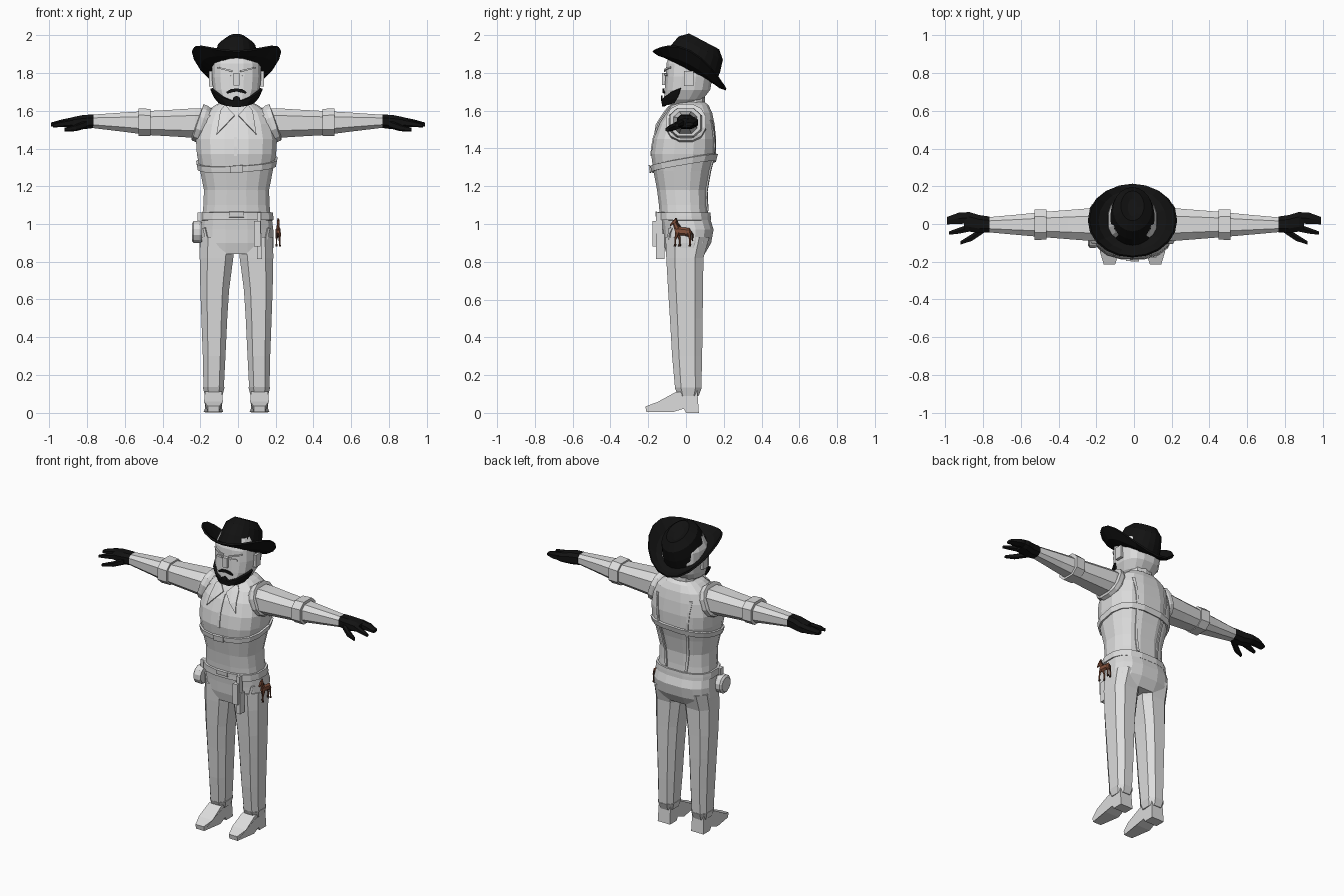
import bpy, bmesh, math
from mathutils import Vector
from mathutils.bvhtree import BVHTree

if "Cube" in bpy.data.objects:
    bpy.data.objects.remove(bpy.data.objects["Cube"])

CX = -0.008  # body centre line


def material(name, rgb):
    m = bpy.data.materials.new(name)
    m.diffuse_color = (*rgb, 1)
    m.use_nodes = True
    m.node_tree.nodes["Principled BSDF"].inputs["Base Color"].default_value = m.diffuse_color
    return m


GREY = material("light_grey", (0.72, 0.72, 0.72))
BLACK = material("black", (0.006, 0.006, 0.006))
BROWN = material("horse_brown", (0.24, 0.085, 0.045))
DARK = material("dark_brown", (0.06, 0.025, 0.015))


def make(name, verts, faces, mat, fix=True):
    me = bpy.data.meshes.new(name)
    me.from_pydata([tuple(v) for v in verts], [], faces)
    if fix:
        bm = bmesh.new()
        bm.from_mesh(me)
        bmesh.ops.recalc_face_normals(bm, faces=bm.faces)
        bm.to_mesh(me)
        bm.free()
    me.materials.append(mat)
    ob = bpy.data.objects.new(name, me)
    bpy.context.collection.objects.link(ob)
    return ob


def solidify(ob, t, offset=-1):
    m = ob.modifiers.new("thickness", "SOLIDIFY")
    m.thickness, m.offset = t, offset


def squircle(a, p):
    c, s = math.cos(a), math.sin(a)
    return math.copysign(abs(c) ** p, c), math.copysign(abs(s) ** p, s)


def loft(name, sections, mat, n=8, p=0.75):
    """Each section: centre, half-width vector, half-height vector."""
    verts, faces = [], []
    for c, u, v in sections:
        for k in range(n):
            x, y = squircle((k + 0.5) * math.tau / n, p)
            verts.append(Vector(c) + Vector(u) * x + Vector(v) * y)
    for i in range(len(sections) - 1):
        for k in range(n):
            a, b = i * n + k, i * n + (k + 1) % n
            faces.append((a, b, b + n, a + n))
    faces += [tuple(range(n)), tuple(range(len(verts) - n, len(verts)))]
    return make(name, verts, faces, mat)


def upright(name, rows, mat, n=16, p=0.75):
    """Rows: z, half width, front y, back y."""
    return loft(name, [((CX, (f + b) / 2, z), (w, 0, 0), (0, (b - f) / 2, 0))
                       for z, w, f, b in rows], mat, n, p)


def box(name, lo, hi, mat=GREY):
    c = [(a + b) / 2 for a, b in zip(lo, hi)]
    h = [(b - a) / 2 for a, b in zip(lo, hi)]
    v = [(c[0] + h[0] * i, c[1] + h[1] * j, c[2] + h[2] * k)
         for i in (-1, 1) for j in (-1, 1) for k in (-1, 1)]
    return make(name, v, [(0, 1, 3, 2), (4, 6, 7, 5), (0, 4, 5, 1), (2, 3, 7, 6), (0, 2, 6, 4), (1, 5, 7, 3)], mat)


def band(name, rows, ks, lo, hi, out, mat, n=16, p=0.75, steps=2):
    """Strip following a lofted body; lo and hi give heights from (x, y)."""
    def point(a, t):
        z = rows[0][0]
        for _ in range(6):
            i = max([j for j in range(len(rows) - 1) if rows[j][0] <= z] or [0])
            r, s = rows[i], rows[i + 1]
            f = max(0, min(1, (z - r[0]) / (s[0] - r[0])))
            w, fr, bk = (r[j] + (s[j] - r[j]) * f for j in (1, 2, 3))
            sx, sy = squircle(a, p)
            x, y = w * sx, (fr + bk) / 2 + (bk - fr) / 2 * sy
            z = lo(x, y) * (1 - t) + hi(x, y) * t
        return CX + x + out * math.cos(a), y + out * math.sin(a), z
    verts = [point((k + 0.5) * math.tau / n, j / steps) for k in ks for j in range(steps + 1)]
    m = steps + 1
    faces = [(i * m + j, (i + 1) * m + j, (i + 1) * m + j + 1, i * m + j + 1)
             for i in range(len(ks) - 1) for j in range(steps)]
    ob = make(name, verts, faces, mat, False)
    solidify(ob, out)


def plate(name, pts, target, mat, side=-1, lift=0.007):
    """Thin plate of (x, z) points laid on the front (-1) or back (1) of target."""
    me = target.data
    tree = BVHTree.FromPolygons([v.co for v in me.vertices], [p.vertices for p in me.polygons])
    bm = bmesh.new()
    bm.faces.new([bm.verts.new((CX + x, 0, z)) for x, z in pts])
    bmesh.ops.triangulate(bm, faces=bm.faces)
    bmesh.ops.subdivide_edges(bm, edges=bm.edges, cuts=3, use_grid_fill=True)
    for v in bm.verts:
        hit = tree.ray_cast(Vector((v.co.x, side, v.co.z)), Vector((0, -side, 0)))[0]
        v.co.y = (hit.y if hit else side * 0.1) + side * lift
    new = bpy.data.meshes.new(name)
    bm.to_mesh(new)
    bm.free()
    new.materials.append(mat)
    ob = bpy.data.objects.new(name, new)
    bpy.context.collection.objects.link(ob)
    solidify(ob, 0.008, 0)


def both(name, pts, target, mat, side=-1, lift=0.007):
    for s in (-1, 1):
        plate(name, [(s * x, z) for x, z in pts], target, mat, side, lift)


# torso, hips, neck, head
TORSO = [(1.03, .185, -.14, .12), (1.1, .178, -.145, .115), (1.18, .175, -.155, .115), (1.28, .195, -.175, .135),
         (1.37, .213, -.187, .16), (1.45, .218, -.175, .162), (1.53, .2, -.145, .153),
         (1.59, .17, -.105, .14), (1.63, .115, -.075, .12), (1.645, .08, -.055, .1)]
torso = upright("torso", TORSO, GREY)
HIPS = [(.84, .195, -.105, .1), (.9, .2, -.12, .135), (.97, .198, -.125, .148), (1.06, .186, -.135, .12)]
hips = upright("hips", HIPS, GREY)
upright("neck", [(1.58, .085, -.06, .1), (1.72, .08, -.06, .1)], GREY, 10)
HEAD = [(1.63, .07, -.112, .03), (1.66, .1, -.118, .09), (1.71, .125, -.115, .13), (1.78, .133, -.11, .142),
        (1.85, .13, -.105, .142), (1.92, .1, -.08, .12)]
head = upright("head", HEAD, GREY)

# belt, chest strap and their buckles
ring = list(range(17))
band("belt", TORSO[:1] + TORSO[1:], ring, lambda x, y: 1.02, lambda x, y: 1.062, .014, GREY)
band("chest_strap", TORSO, ring, lambda x, y: 1.305 + .18 * y + .05 * x,
     lambda x, y: 1.338 + .18 * y + .05 * x, .012, GREY)
plate("belt_buckle", [(-.04, 1.015), (.04, 1.015), (.04, 1.065), (-.04, 1.065)], torso, GREY, lift=.018)
plate("strap_buckle", [(-.035, 1.27), (.035, 1.275), (.035, 1.312), (-.035, 1.307)], torso, GREY, lift=.017)

# shirt collar, placket, vest seams
both("collar", [(.06, 1.63), (.085, 1.6), (.105, 1.475), (.01, 1.575)], torso, GREY, lift=.012)
plate("placket", [(-.012, 1.36), (.004, 1.36), (.004, 1.56), (-.012, 1.56)], torso, GREY, lift=.002)
both("back_seam", [(.065, 1.07), (.08, 1.07), (.1, 1.28), (.13, 1.55), (.115, 1.55), (.085, 1.28)], torso, GREY, 1, .004)

# face details and beard
box("nose", (CX - .016, -.128, 1.735), (CX + .016, -.1, 1.8))
both("brow", [(.02, 1.805), (.1, 1.825), (.1, 1.833), (.02, 1.815)], head, GREY)
both("eye", [(.03, 1.785), (.075, 1.785), (.07, 1.797), (.035, 1.797)], head, GREY, lift=.003)
both("moustache", [(0, 1.703), (.05, 1.692), (.052, 1.7), (.03, 1.715), (0, 1.718)], head, BLACK)
plate("goatee", [(-.012, 1.635), (.012, 1.635), (.02, 1.668), (0, 1.68), (-.02, 1.668)], head, BLACK, lift=.012)
band("beard", HEAD, list(range(8, 16)), lambda x, y: 1.62 + 3.2 * x * x, lambda x, y: 1.652 + 4.2 * x * x,
     .016, BLACK, steps=3)
for s in (-1, 1):
    box("ear", (CX + s * .135 - .01, -.01, 1.73), (CX + s * .135 + .01, .04, 1.81))

# hat: rings on a plane that tips down toward the back
N = 20


def hat_point(a, rx, ry, h, yc=.022, lift=0):
    x, y = rx * math.cos(a), ry * math.sin(a)
    return CX + x, yc + y * .9 + h * .45, 1.82 - .5 * y * .95 + h * .89 + lift


verts = []
for rx, ry, h, k in [(.228, .213, 0, 1.95), (.18, .18, -.005, 1.2), (.128, .15, 0, 0), (.118, .146, .06, 0),
                     (.104, .13, .125, 0), (.062, .088, .165, 0), (.025, .05, .145, 0)]:
    for j in range(N):
        a = j * math.tau / N
        verts.append(hat_point(a, rx, ry, h, lift=k * (rx * math.cos(a)) ** 2))
faces = [(i * N + j, i * N + (j + 1) % N, (i + 1) * N + (j + 1) % N, (i + 1) * N + j)
         for i in range(6) for j in range(N)] + [tuple(range(6 * N, 7 * N))]
solidify(make("hat", verts, faces, BLACK, False), .012)

for s in (-1, 1):
    # sleeves, sleeve cuffs and vest armholes
    def along(name, rows, mat, c, n=8):
        loft(name, [((c + s * x, y, z), (0, ry, 0), (0, 0, rz)) for x, y, z, ry, rz in rows], mat, n)
    along("sleeve", [(.12, 0, 1.54, .085, .075), (.22, -.003, 1.535, .092, .083), (.34, -.003, 1.535, .082, .075),
                     (.46, -.003, 1.535, .072, .068), (.6, -.004, 1.54, .058, .054), (.79, -.004, 1.545, .04, .035)],
          GREY, CX)
    along("sleeve_cuff", [(.455, -.003, 1.538, .085, .076), (.52, -.003, 1.54, .086, .078)], GREY, CX)
    loft("armhole", [((CX + s * (.195 + d), 0, 1.535 + d * .4), (0, r, 0), (-s * .032, 0, r * .92))
                     for d, r in ((-.03, .1), (-.012, .108), (.01, .108), (.014, .095))], GREY, 12, .85)

    # gloves
    along("glove", [(.765, -.003, 1.545, .045, .038), (.82, 0, 1.54, .05, .04), (.875, .012, 1.537, .055, .032),
                    (.9, .012, 1.535, .052, .024)], BLACK, 0)
    along("glove_fingers", [(.87, .032, 1.54, .032, .027), (.93, .03, 1.535, .033, .02), (.99, .018, 1.528, .022, .01)],
          BLACK, 0, 6)
    along("index_finger", [(.87, -.02, 1.538, .022, .022), (.93, -.036, 1.53, .017, .016),
                           (.98, -.048, 1.522, .01, .01)], BLACK, 0, 6)
    along("thumb", [(.8, -.03, 1.53, .022, .022), (.86, -.072, 1.51, .02, .018), (.92, -.1, 1.5, .01, .01)],
          BLACK, 0, 6)

    # trouser legs with hems
    def leg(name, rows):
        loft(name, [((CX + s * (a + b) / 2, (f + k) / 2, z), ((b - a) / 2, 0, 0), (0, (k - f) / 2, 0))
                    for z, a, b, f, k in rows], GREY, 8, .7)
    leg("trouser_leg", [(.93, .0, .2, -.115, .13), (.82, .012, .2, -.11, .098), (.65, .035, .196, -.1, .095),
                        (.5, .045, .19, -.09, .093), (.3, .055, .182, -.078, .09), (.13, .064, .178, -.062, .085)])
    leg("trouser_hem", [(.135, .06, .182, -.064, .088), (.09, .072, .17, -.045, .07)])

    # shoes: side profile given width, narrowing at the toe
    prof = [(.068, 0), (.0, 0), (-.012, .022), (-.07, .004), (-.21, .004), (-.215, .034), (-.15, .058),
            (-.055, .11), (.06, .12)]
    width = [.045, .045, .045, .052, .03, .03, .05, .045, .042]
    n = len(prof)
    v = [(CX + s * .122 + d * w, y, z) for d in (-1, 1) for (y, z), w in zip(prof, width)]
    make("shoe", v, [tuple(range(n)), tuple(range(n, 2 * n))] +
         [(i, (i + 1) % n, n + (i + 1) % n, n + i) for i in range(n)], GREY)

# gear on the belt: canteen, sheath, pouches
loft("canteen", [((-.19, -.07, .957), (0, .05, 0), (0, 0, .052)), ((-.205, -.07, .957), (0, .058, 0), (0, 0, .06)),
                 ((-.235, -.07, .957), (0, .058, 0), (0, 0, .06)),
                 ((-.245, -.07, .957), (0, .045, 0), (0, 0, .047))], GREY, 12, 1)
box("canteen_loop", (-.215, -.085, 1.0), (-.19, -.055, 1.06))
box("sheath", (.1, -.16, .815), (.128, -.115, .95))
box("belt_pouch", (.085, -.178, .88), (.12, -.13, 1.015))
box("sheath_loop", (.1, -.16, .94), (.122, -.125, 1.06))
both("hip_strap", [(.165, .98), (.178, .98), (.15, .86), (.138, .86)], hips, GREY)

# small horse charm hanging on the hip
HX = .213


def horse_part(name, pts, rads, mat=BROWN):
    loft(name, [((HX + x, y, z), (r, 0, 0), (0, ry, rz)) for (x, y, z), (r, ry, rz) in zip(pts, rads)], mat, 6, 1)


horse_part("horse_body", [(0, -.058, .963), (0, -.045, .962), (0, -.01, .96), (0, .018, .955), (0, .026, .952)],
           [(.008, 0, .013), (.015, 0, .024), (.014, 0, .021), (.015, 0, .024), (.007, 0, .012)])
horse_part("horse_neck", [(0, -.042, .965), (0, -.058, 1.0), (0, -.062, 1.022)],
           [(.011, .018, 0), (.008, .012, 0), (.006, .008, 0)])
horse_part("horse_head", [(0, -.054, 1.017), (0, -.07, 1.007), (0, -.084, .993)],
           [(.008, 0, .012), (.008, 0, .01), (.005, 0, .006)])
horse_part("horse_mane", [(0, -.032, .985), (0, -.046, 1.005), (0, -.054, 1.032)],
           [(.004, .006, 0), (.004, .006, 0), (.003, .004, 0)], DARK)
horse_part("horse_tail", [(0, .022, .965), (0, .034, .945), (0, .034, .91)],
           [(.004, .005, 0), (.005, .006, 0), (.002, .003, 0)], DARK)
for d in (-1, 1):
    for y, f in ((-.045, -.012 * d), (.014, .008)):
        horse_part("horse_leg", [(d * .009, y, .955), (d * .009, y + f, .918), (d * .009, y + f, .892)],
                   [(.007, .011, 0), (.004, .005, 0), (.004, .005, 0)])
        horse_part("horse_hoof", [(d * .009, y + f, .893), (d * .009, y + f - .002, .882)],
                   [(.005, .006, 0), (.006, .007, 0)], DARK)
